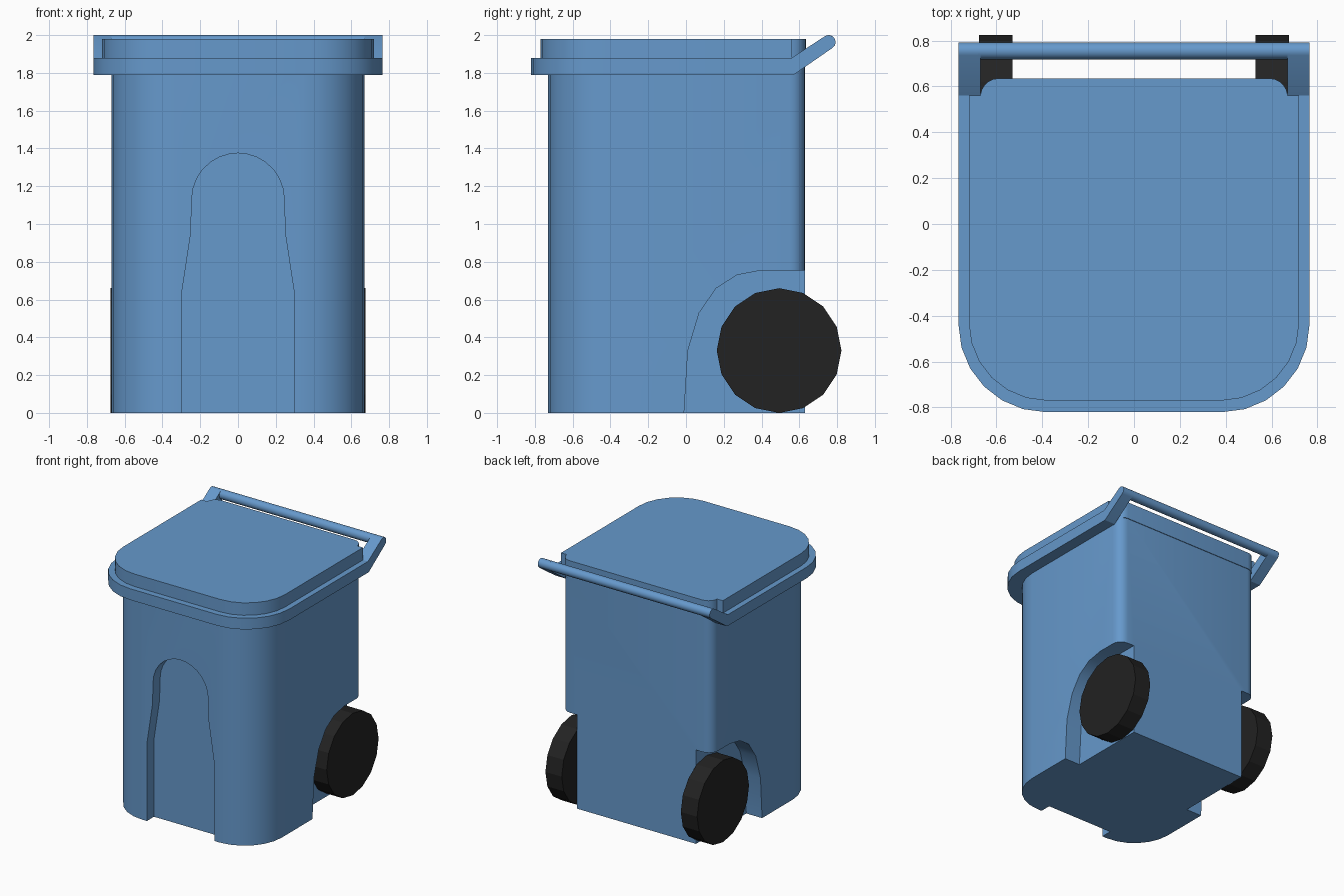
import bpy, bmesh, math

if "Cube" in bpy.data.objects:
    bpy.data.objects.remove(bpy.data.objects["Cube"])


def material(name, rgb):
    m = bpy.data.materials.new(name)
    m.diffuse_color = (*rgb, 1)
    m.use_nodes = True
    m.node_tree.nodes["Principled BSDF"].inputs["Base Color"].default_value = m.diffuse_color
    return m


BLUE = material("bin blue", (0.133, 0.319, 0.604))
BLACK = material("tyre black", (0.016, 0.016, 0.016))


def prism(name, pts, axis, a, b, mat=BLUE, smooth=0):
    """Extrude a 2D outline from a to b along one axis."""
    place = {"x": lambda u, v, t: (t, u, v),
             "y": lambda u, v, t: (u, t, v),
             "z": lambda u, v, t: (u, v, t)}[axis]
    bm = bmesh.new()
    lo = [bm.verts.new(place(u, v, a)) for u, v in pts]
    hi = [bm.verts.new(place(u, v, b)) for u, v in pts]
    bm.faces.new(lo)
    bm.faces.new(hi)
    n = len(pts)
    for i in range(n):
        j = (i + 1) % n
        bm.faces.new((lo[i], lo[j], hi[j], hi[i]))
    bmesh.ops.recalc_face_normals(bm, faces=bm.faces)
    me = bpy.data.meshes.new(name)
    bm.to_mesh(me)
    bm.free()
    me.materials.append(mat)
    ob = bpy.data.objects.new(name, me)
    bpy.context.collection.objects.link(ob)
    if smooth:
        shade(ob, smooth)
    return ob


def shade(ob, deg):
    bpy.ops.object.select_all(action='DESELECT')
    ob.select_set(True)
    bpy.context.view_layer.objects.active = ob
    bpy.ops.object.shade_smooth_by_angle(angle=math.radians(deg))


def arc(cx, cy, r, d0, d1, n):
    return [(cx + r * math.cos(math.radians(d0 + (d1 - d0) * i / n)),
             cy + r * math.sin(math.radians(d0 + (d1 - d0) * i / n))) for i in range(n + 1)]


def mirrored(half):
    """Close an outline from its x > 0 half."""
    return half + [(-x, y) for x, y in reversed(half)]


# body with rounded corners
body = prism("body", mirrored(arc(0.34, -0.40, 0.33, -90, 0, 6) + arc(0.59, 0.55, 0.08, 0, 90, 5)),
             "z", 0, 1.85)

# front arch recess and wheel wells, cut from the body
arch = [(0.30, -0.1), (0.30, 0.62), (0.25, 0.95)] + arc(0, 1.13, 0.245, 0, 80, 6)
cutters = [prism("front_recess_cutter", mirrored(arch + [(0.001, 1.375)]), "y", -1, -0.64)]
well = [(-0.01, -0.1), (-0.01, 0), (0.01, 0.33), (0.07, 0.53), (0.16, 0.66),
        (0.27, 0.73), (0.40, 0.755), (0.9, 0.755), (0.9, -0.1)]
for s, side in ((1, "right"), (-1, "left")):
    cutters.append(prism(side + "_well_cutter", well, "x", s * 0.53, s * 1.0))
for c in cutters:
    mod = body.modifiers.new("cut", 'BOOLEAN')
    mod.operation = 'DIFFERENCE'
    mod.solver = 'EXACT'
    mod.object = c
bpy.context.view_layer.update()
cut = bpy.data.meshes.new_from_object(body.evaluated_get(bpy.context.evaluated_depsgraph_get()))
body.modifiers.clear()
body.data = cut
for c in cutters:
    bpy.data.objects.remove(c)
shade(body, 25)

# lid rim and raised lid
prism("lid_rim", mirrored(arc(0.385, -0.44, 0.38, -90, 0, 6) + [(0.765, 0.56)]),
      "z", 1.79, 1.88, smooth=25)
prism("lid", mirrored(arc(0.38, -0.43, 0.34, -90, 0, 6) + [(0.72, 0.56), (0.67, 0.56)]
                      + arc(0.59, 0.555, 0.08, 5, 90, 5)),
      "z", 1.84, 1.98, smooth=25)

# handle arms and cross bar
BY, BZ, BR = 0.755, 1.963, 0.037
arm = [(0.50, 1.88), (0.50, 1.79), (0.57, 1.79)] + arc(BY, BZ, BR, -58, 122, 8) + [(0.56, 1.88)]
for s, side in ((1, "right"), (-1, "left")):
    prism(side + "_handle_arm", arm, "x", s * 0.67, s * 0.765, smooth=30)
    # wheels
    prism(side + "_wheel", arc(0.493, 0.33, 0.33, 0, 337.5, 15), "x", s * 0.53, s * 0.675, BLACK)
prism("handle_bar", arc(BY, BZ, BR, 0, 337.5, 15), "x", -0.68, 0.68, smooth=30)
